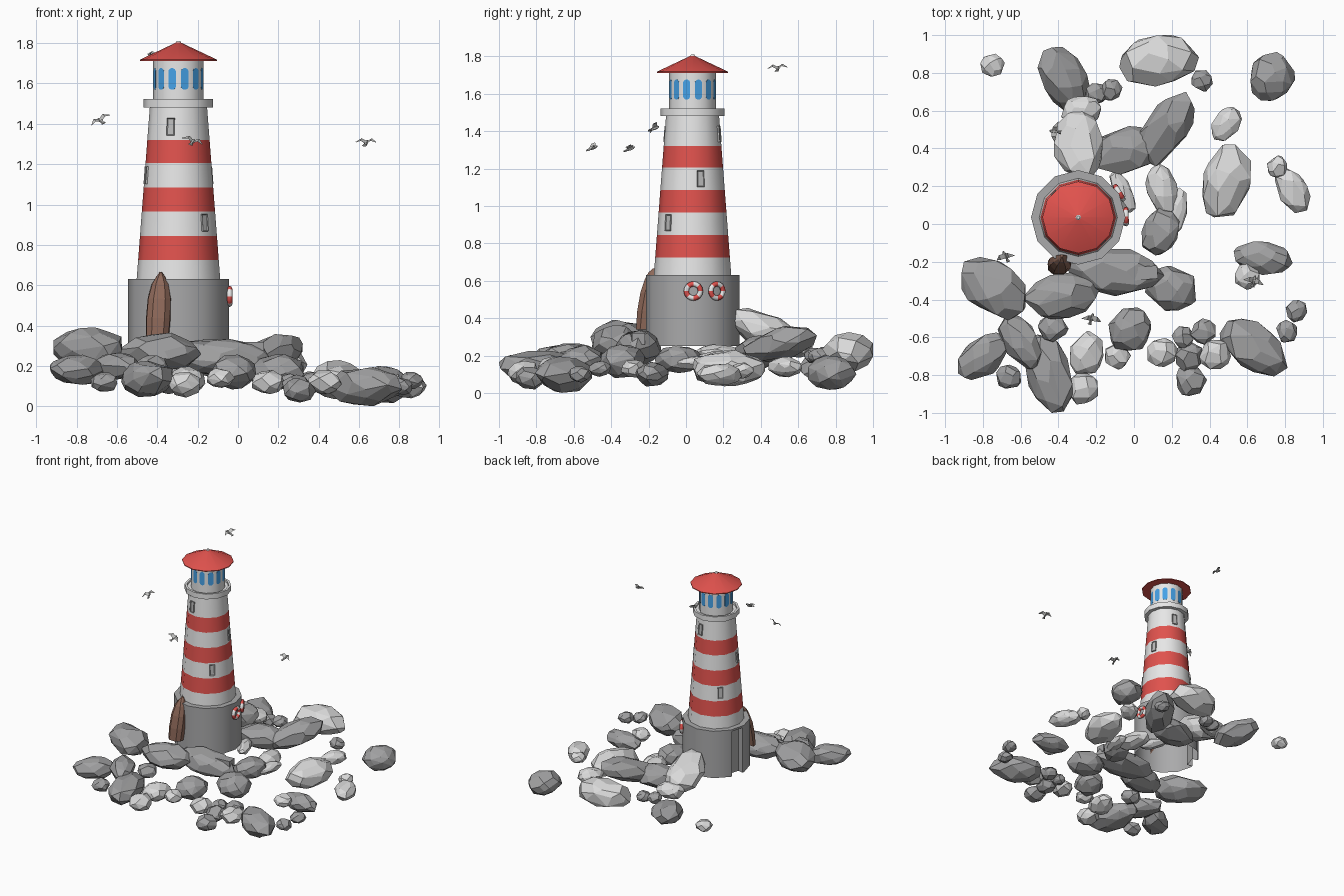
import bpy, bmesh, random
from math import pi, sin, cos, radians, sqrt, atan2
from mathutils import Vector, Matrix, Euler

random.seed(4)
if "Cube" in bpy.data.objects:
    bpy.data.objects.remove(bpy.data.objects["Cube"])


def material(name, *rgb):
    m = bpy.data.materials.new(name)
    m.use_nodes = True
    m.diffuse_color = (*rgb, 1)
    m.node_tree.nodes["Principled BSDF"].inputs["Base Color"].default_value = (*rgb, 1)
    return m


white = material("white paint", .8, .8, .8)
red = material("red paint", .75, .085, .075)
blue = material("blue glass", .06, .36, .8)
grey = material("grey masonry", .4, .4, .405)
trim = material("window grey", .5, .5, .5)
brown = material("brown wood", .27, .14, .1)
dark_stone = material("dark stone", .35, .35, .355)
light_stone = material("light stone", .7, .7, .7)
feather = material("feather grey", .55, .55, .54)

CENTRE = Vector((-.295, .035, 0))
SIDES = 12


def finish(bm, name, mats, smooth=False):
    bmesh.ops.recalc_face_normals(bm, faces=bm.faces[:])
    mesh = bpy.data.meshes.new(name)
    bm.to_mesh(mesh)
    bm.free()
    for m in mats:
        mesh.materials.append(m)
    ob = bpy.data.objects.new(name, mesh)
    bpy.context.collection.objects.link(ob)
    if smooth:
        bpy.ops.object.select_all(action="DESELECT")
        ob.select_set(True)
        bpy.context.view_layer.objects.active = ob
        bpy.ops.object.shade_smooth_by_angle(angle=radians(35))
    return ob


def loft(rings, bands=None):
    """Skin a list of closed point rings and cap both ends."""
    bm = bmesh.new()
    loops = [[bm.verts.new(p) for p in ring] for ring in rings]
    for k, (a, b) in enumerate(zip(loops, loops[1:])):
        for i in range(len(a)):
            j = (i + 1) % len(a)
            f = bm.faces.new((a[i], a[j], b[j], b[i]))
            f.material_index = bands[k] if bands else 0
    bm.faces.new(loops[0])
    bm.faces.new(loops[-1])
    return bm


def lathe(profile, bands=None):
    return loft([[CENTRE + Vector((r * cos(2 * pi * i / SIDES), r * sin(2 * pi * i / SIDES), z))
                  for i in range(SIDES)] for r, z in profile], bands)


def on_wall(angle, radius, z):
    """Frame on a wall: local x runs along it, y up, z outwards."""
    a = radians(angle)
    spot = CENTRE + Vector((radius * cos(a), radius * sin(a), z))
    return Matrix.Translation(spot) @ Matrix.Rotation(a + pi / 2, 4, "Z") @ Matrix.Rotation(pi / 2, 4, "X")


def plate(outline, depth, frame):
    return loft([[frame @ Vector((x, y, d)) for x, y in outline] for d in (-depth, depth)])


# Masonry base, open underneath, with a recessed doorway
bm = lathe([(.25, .25), (.25, .63)])
out = Vector((cos(radians(165)), sin(radians(165)), 0))
bmesh.ops.recalc_face_normals(bm, faces=bm.faces[:])
door = max(bm.faces, key=lambda f: f.normal.dot(out))
bmesh.ops.inset_individual(bm, faces=[door], thickness=.022)
for v in door.verts:
    if v.co.z < .4:
        v.co.z = .25
recess = bmesh.ops.extrude_discrete_faces(bm, faces=[door])["faces"][0]
bmesh.ops.translate(bm, verts=recess.verts[:], vec=-out * .045)
under = [f for f in bm.faces if f.calc_center_median().z < .251]
bmesh.ops.delete(bm, geom=under, context="FACES")
finish(bm, "base", [grey], True)


# Striped tapering tower
def tower_radius(z):
    return .207 - .065 * (z - .63) / .85


heights = (.63, .725, .845, .965, 1.085, 1.205, 1.32, 1.48)
finish(lathe([(tower_radius(z), z) for z in heights], [k % 2 for k in range(7)]),
       "tower", [white, red], True)

# Gallery, lantern room, roof and finial
finish(lathe([(.13, 1.48), (.172, 1.48), (.172, 1.522), (.155, 1.522), (.155, 1.505), (.12, 1.505)]),
       "gallery", [white], True)
finish(lathe([(.125, 1.5), (.125, 1.718)]), "lantern_room", [white], True)
finish(lathe([(.12, 1.712), (.19, 1.712), (.19, 1.718), (.006, 1.805)]), "roof", [red], True)
finish(lathe([(.012, 1.795), (.014, 1.803), (.008, 1.81)]), "finial", [white], True)

# Round-ended lantern windows, one on each wall
capsule = [(.02 * cos(a), .02 * sin(a) + (.034 if sin(a) > 0 else -.034))
           for a in [(k + .5) * pi / 6 for k in range(12)]]
for k in range(SIDES):
    finish(plate(capsule, .0015, on_wall(15 + 30 * k, .1205, 1.622)), f"lantern_window_{k + 1}", [blue])


# Tower windows: a raised frame with a sunken pane, in opposite pairs
def rectangle(w, h):
    return [(-w, -h), (w, -h), (w, h), (-w, h)]


for angle, z in ((-45, .91), (15, 1.145), (75, 1.385)):
    for turn in (0, 180):
        frame = on_wall(angle + turn, tower_radius(z) * .966, z) @ Matrix.Rotation(-.076, 4, "X")
        bm = plate(rectangle(.019, .043), .009, frame)
        bmesh.ops.recalc_face_normals(bm, faces=bm.faces[:])
        face = max(bm.faces, key=lambda f: f.normal.dot(frame.col[2].xyz))
        bmesh.ops.inset_individual(bm, faces=[face], thickness=.006, depth=-.004)
        finish(bm, f"tower_window_{angle + turn}", [trim])

# Rowing boat leaning on the base, stern down
hull = [(1, 0), (.95, -.6), (.5, -1), (-.5, -1), (-.95, -.6), (-1, 0)]
stations = ((0, .057, .055), (.3, .061, .064), (.6, .058, .062), (.82, .042, .05), (.94, .02, .035), (1, .006, .015))
finish(loft([[Vector((-.4 + .018 * t + w * x, -.212 + .05 * t + d * y, .34 + .325 * t))
              for x, y in hull] for t, w, d in stations]), "rowing_boat", [brown])

# Life rings with red and white bands
for k, angle in enumerate((1, 31)):
    spot = CENTRE + Vector((.253 * cos(radians(angle)), .253 * sin(radians(angle)), .545))
    bpy.ops.mesh.primitive_torus_add(major_segments=16, minor_segments=8, major_radius=.038,
                                     minor_radius=.014, location=spot, rotation=(0, pi / 2, radians(angle)))
    ring = bpy.context.object
    ring.name = f"life_ring_{k + 1}"
    ring.data.materials.append(red)
    ring.data.materials.append(white)
    for f in ring.data.polygons:
        f.material_index = int((atan2(f.center.y, f.center.x) + pi) / (pi / 4)) % 2
    bpy.ops.object.shade_smooth_by_angle(angle=radians(50))


# Faceted boulders, each the hull of jittered points on an ellipsoid
def boulder(name, mat, x, y, z, rx, ry, angle=0, tilt=0, count=38):
    turn = Euler((random.uniform(-.12, .12), radians(tilt), radians(angle))).to_matrix()
    bm = bmesh.new()
    for i in range(count):
        h = 1 - (2 * i + 1) / count
        a = 2.4 * i + random.uniform(-.3, .3)
        s = sqrt(1 - h * h)
        p = Vector((s * cos(a) * rx, s * sin(a) * ry, h * ry * .75)) * random.uniform(.96, 1.09)
        p = turn @ p + Vector((x, y, z))
        p.z = max(p.z, 0)
        p.y = max(-1, min(1, p.y))
        bm.verts.new(p)
    res = bmesh.ops.convex_hull(bm, input=bm.verts[:])
    loose = {v for v in res["geom_interior"] + res["geom_unused"] if isinstance(v, bmesh.types.BMVert)}
    bmesh.ops.delete(bm, geom=list(loose), context="VERTS")
    bmesh.ops.dissolve_limit(bm, angle_limit=radians(14), verts=bm.verts[:], edges=bm.edges[:])
    finish(bm, name, [mat])


# x, y, height, half length, half width, heading, tilt
big_dark = ((-.74, -.34, .29, .2, .135, -35), (-.38, -.38, .27, .2, .12, 10), (-.8, -.7, .18, .15, .1, 40),
            (-.45, -.79, .14, .22, .12, -75), (-.6, -.62, .2, .17, .09, -60), (-.02, -.56, .17, .12, .11, 60),
            (.63, -.65, .1, .2, .125, -35), (.69, -.18, .1, .16, .085, -8), (-.1, -.25, .24, .25, .125, -5),
            (.2, -.34, .17, .14, .12, -20), (.14, -.04, .18, .13, .1, 70), (.73, .78, .11, .13, .12, 60),
            (.17, .5, .26, .22, .115, 58, -15), (-.05, .39, .22, .2, .12, 10), (-.37, .77, .16, .18, .12, -60, 15))
big_light = ((.13, .87, .22, .21, .135, 8), (-.25, -.69, .13, .12, .09, 70), (.49, .22, .13, .2, .13, 78),
             (.49, .53, .14, .1, .07, 60), (.15, .18, .16, .14, .08, -75), (.23, .07, .16, .12, .05, 80),
             (.84, .18, .1, .13, .08, -60), (-.29, .42, .33, .2, .13, 95, 25), (-.28, .6, .25, .11, .08, 10),
             (-.06, .17, .22, .12, .05, -65))
# x, y, height, radius
small_dark = ((-.66, -.81, .12, .07), (-.43, -.55, .2, .08), (.26, -.6, .12, .06), (.37, -.57, .12, .07),
              (.29, -.7, .1, .08), (.3, -.83, .08, .085), (.81, -.57, .1, .06), (.86, -.46, .13, .06),
              (.36, .76, .13, .06), (-.12, .71, .2, .06), (-.2, .69, .2, .06))
small_light = ((-.27, -.87, .11, .09), (-.09, -.7, .14, .07), (.15, -.68, .12, .085), (.43, -.69, .12, .085),
               (.6, -.28, .13, .07), (.76, .3, .12, .06), (-.75, .84, .18, .065))
for label, mat, rocks in (("dark_boulder", dark_stone, big_dark), ("light_boulder", light_stone, big_light)):
    for k, rock in enumerate(rocks):
        boulder(f"{label}_{k + 1}", mat, *rock)
for label, mat, rocks in (("dark_rock", dark_stone, small_dark), ("light_rock", light_stone, small_light)):
    for k, (x, y, z, r) in enumerate(rocks):
        boulder(f"{label}_{k + 1}", mat, x, y, z, r, r * .95, random.uniform(0, 180), 0, 24)

# Flat step stone beside the base
step = Matrix.Translation((.05, -.26, .29)) @ Matrix.Rotation(.08, 4, "Z")
finish(plate(rectangle(.075, .035), .03, step), "step_stone", [dark_stone])

# Gulls: a slim body, a fanned tail and two bent wings
wing = ((.0, .016, 0), (.0, -.012, 0), (.026, .02, .014), (.026, -.006, .014), (.056, -.008, .004))
body = [(.003, .03), (.009, .018), (.01, 0), (.006, -.018), (.012, -.036)]
for k, (x, y, z, roll, heading) in enumerate(((-.68, -.17, 1.415, -28, 15), (-.225, -.5, 1.31, 18, -10),
                                              (.635, -.3, 1.305, 0, -15), (-.42, .49, 1.735, -5, 80))):
    pose = (Matrix.Translation((x, y, z)) @ Matrix.Rotation(radians(heading), 4, "Z")
            @ Matrix.Rotation(radians(roll), 4, "Y") @ Matrix.Rotation(.4, 4, "X"))
    bm = loft([[pose @ Vector((r * cos(a), d, (.004 if d < -.03 else r) * sin(a)))
                for a in [i * pi / 3 for i in range(6)]] for r, d in body])
    for side in (-1, 1):
        for lift in (0, .003):
            v = [bm.verts.new(pose @ Vector((side * a, b, c + lift))) for a, b, c in wing]
            bm.faces.new((v[0], v[1], v[3], v[2]))
            bm.faces.new((v[2], v[3], v[4]))
    finish(bm, f"gull_{k + 1}", [feather])
